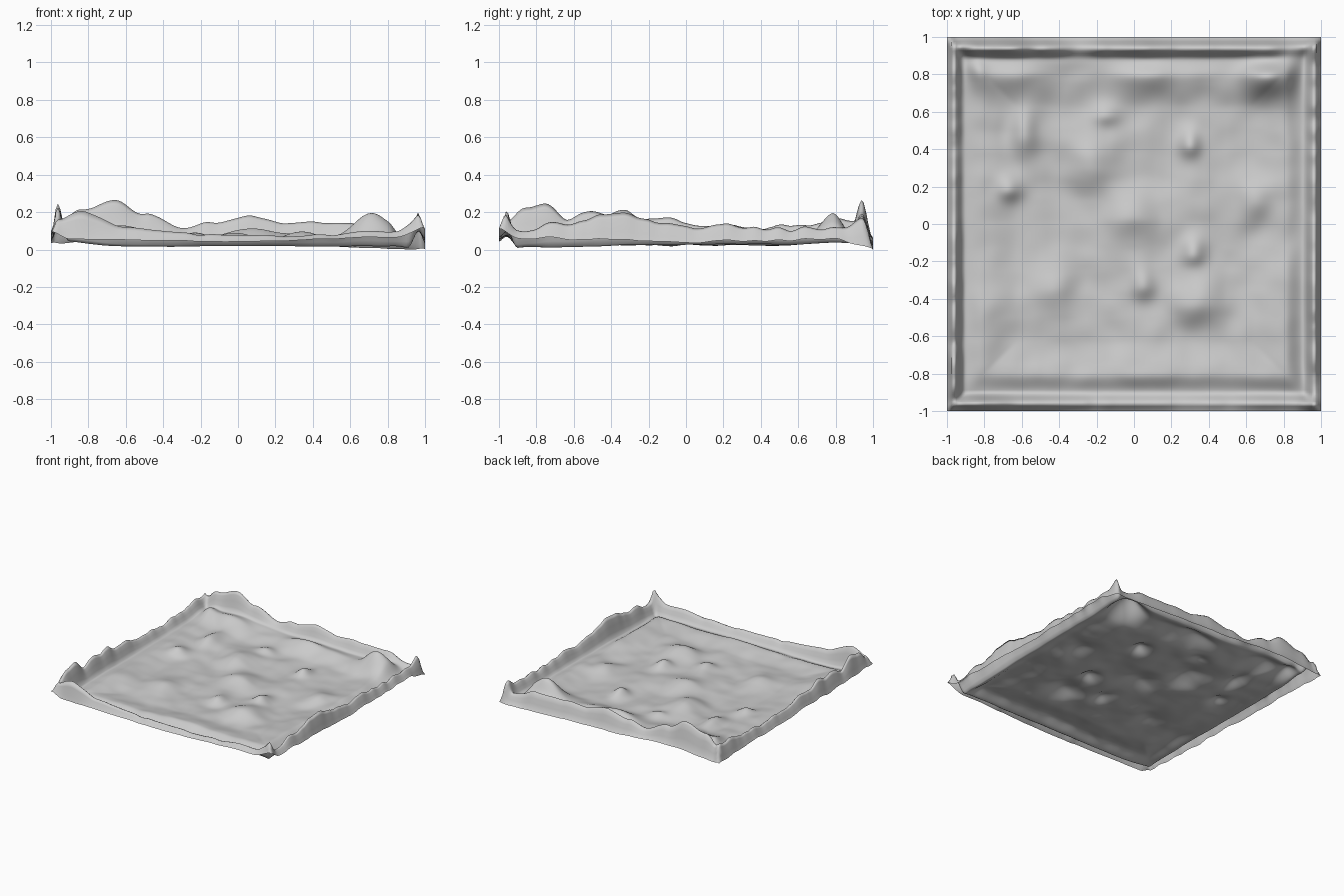
import bpy, bmesh, math
from mathutils import noise, Vector

if "Cube" in bpy.data.objects:
    bpy.data.objects.remove(bpy.data.objects["Cube"])

N = 160  # grid cells per side


def smooth(t):
    t = max(0.0, min(1.0, t))
    return t * t * (3 - 2 * t)


def lerp_pts(pts, t):
    """Smooth interpolation through (position, value) points."""
    for (a, va), (b, vb) in zip(pts, pts[1:]):
        if t <= b:
            return va + (vb - va) * smooth((t - a) / (b - a))
    return pts[-1][1]


# Rims: outer edge height, crest height, trough height along each side
FRONT = dict(
    edge=[(-1, .10), (-.9, .065), (0, .05), (.85, .075), (1, .12)],
    crest=[(-1, .17), (-.84, .22), (-.6, .13), (-.2, .09), (.3, .08), (.85, .11), (1, .22)],
    trough=[(-1, .05), (-.6, .02), (.6, .02), (1, .01)], ripple=.012, crest_at=.04)
BACK = dict(
    edge=[(-1, .04), (-.6, .07), (0, .04), (1, .01)],
    crest=[(-1, .16), (-.84, .23), (-.66, .275), (-.5, .20), (-.3, .12), (-.15, .15), (.05, .19),
           (.25, .155), (.7, .15), (.87, .10), (1, .15)],
    trough=[(-1, .06), (-.6, .09), (0, .06), (1, .06)], ripple=.012, crest_at=.06)
LEFT = dict(
    edge=[(-1, .10), (-.5, .08), (.5, .06), (1, .04)],
    crest=[(-1, .16), (-.77, .26), (-.63, .17), (-.45, .22), (-.1, .16), (.5, .13), (1, .17)],
    trough=[(-1, .05), (0, .055), (1, .06)], ripple=.035, crest_at=.035)
RIGHT = dict(
    edge=[(-1, .12), (-.9, .07), (0, .05), (.8, .06), (1, .01)],
    crest=[(-1, .22), (-.9, .12), (-.35, .19), (-.1, .15), (.2, .13), (.8, .11), (.95, .17), (1, .13)],
    trough=[(-1, .01), (0, .03), (.7, .03), (1, .02)], ripple=.035, crest_at=.035)

# Mounds: x, y, radius x, radius y, height
MOUNDS = [
    (0, .04, .15, .12, .06), (-.22, .30, .14, .13, .06), (.30, .42, .06, .07, .05),
    (-.15, .58, .08, .06, .04), (-.59, .48, .08, .13, .06), (-.67, .18, .07, .06, .04),
    (.32, -.16, .07, .07, .05), (.05, -.33, .07, .08, .045), (-.43, -.34, .12, .13, .045),
    (.34, -.43, .14, .12, .06), (.64, .12, .09, .11, .04), (.71, .79, .14, .12, .14),
    (-.62, .82, .17, .12, .06), (.07, .82, .18, .12, .05), (-.85, .85, .09, .12, .05),
]


def floor_height(x, y):
    border = min(1 - abs(x), 1 - abs(y))
    z = .04 + .025 * smooth((.38 - border) / .2)
    z += .015 * smooth((y - .6) / .2) + .01 * smooth((-.55 - x) / .2)
    z += .022 * noise.noise(Vector((x * 3.2, y * 3.2, 1.7)))
    z += .008 * noise.noise(Vector((x * 8, y * 8, 5.2)))
    for mx, my, rx, ry, h in MOUNDS:
        # steep towards the front, gentle towards the back
        q = ((x - mx) / rx) ** 2 + ((y - my) / (ry * (1.4 if y > my else 1))) ** 2
        z += h * math.exp(-1.2 * q) if q < 8 else 0
    return z


def rim_height(side, d, t, inner, seed):
    """Edge, crest, trough, then the floor, across distance d from the border."""
    wave = side['ripple'] * noise.noise(Vector((t * 11, seed, .3)))
    c = side['crest_at']
    return lerp_pts([(0, lerp_pts(side['edge'], t) + wave * .4),
                     (c, lerp_pts(side['crest'], t) + wave),
                     (c + .06, lerp_pts(side['trough'], t) + .3 * (inner - .05)),
                     (c + .16, inner)], d)


def height(x, y):
    inner = floor_height(x, y)
    total = weight = 0
    for side, d, t, seed in ((FRONT, 1 + y, x, 2.3), (BACK, 1 - y, x, 4.6),
                             (LEFT, 1 + x, y, 6.4), (RIGHT, 1 - x, y, 8.7)):
        w = (d + .02) ** -4
        total += w * rim_height(side, d, t, inner, seed)
        weight += w
    return total / weight


# Open terrain sheet
bm = bmesh.new()
bmesh.ops.create_grid(bm, x_segments=N, y_segments=N, size=1)
for v in bm.verts:
    v.co.z = height(v.co.x, v.co.y)
low = min(v.co.z for v in bm.verts)
for v in bm.verts:
    v.co.z -= low
for f in bm.faces:
    f.smooth = True
mesh = bpy.data.meshes.new("terrain")
bm.to_mesh(mesh)
bm.free()
terrain = bpy.data.objects.new("terrain", mesh)
bpy.context.collection.objects.link(terrain)
